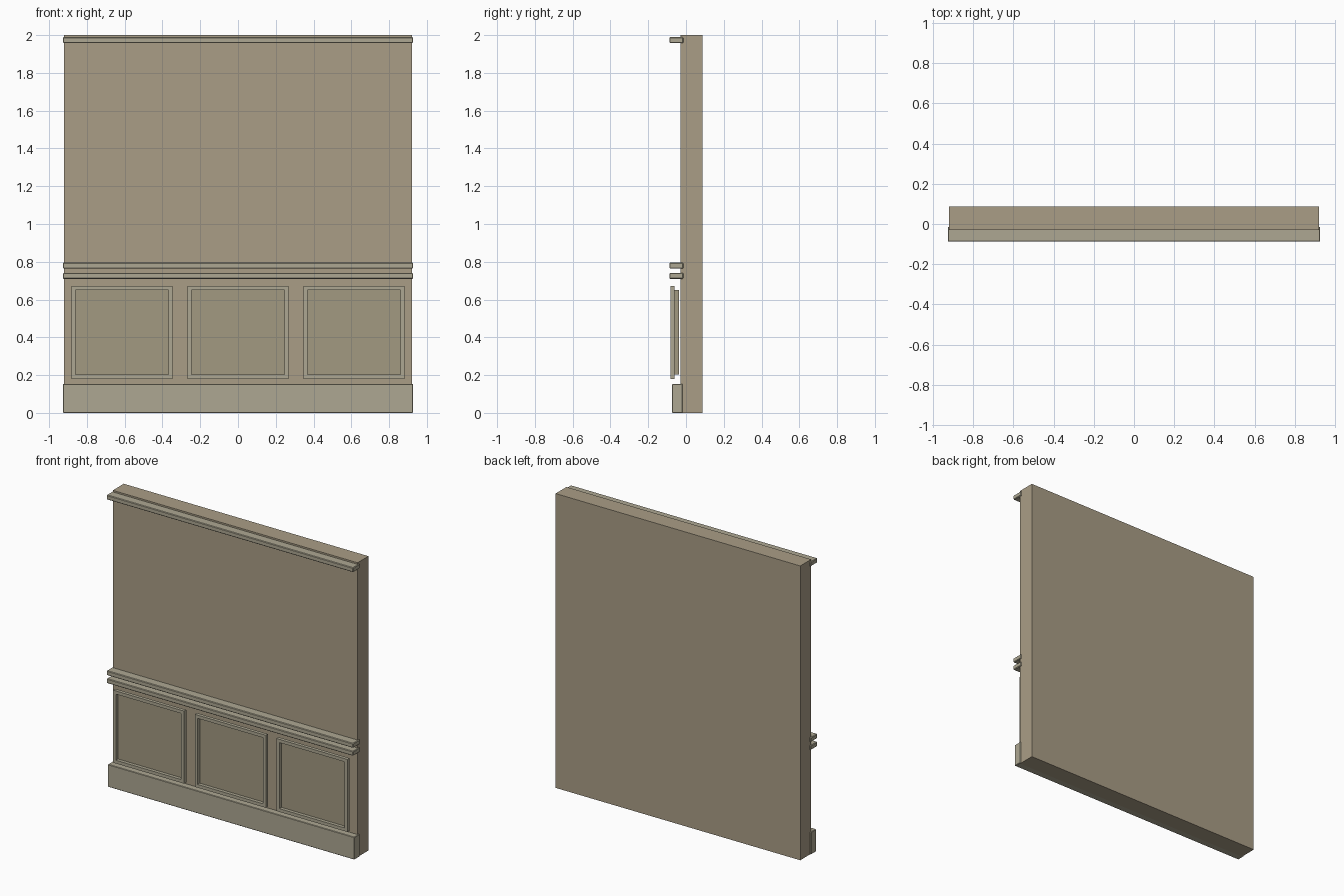
import bpy
import bmesh

cube = bpy.data.objects.get("Cube")
if cube:
    bpy.data.objects.remove(cube, do_unlink=True)


def material(name, rgb):
    mat = bpy.data.materials.new(name)
    mat.use_nodes = True
    mat.diffuse_color = (*rgb, 1)
    mat.node_tree.nodes["Principled BSDF"].inputs["Base Color"].default_value = (*rgb, 1)
    return mat


plaster = material("plaster", (0.40, 0.34, 0.24))
painted_trim = material("painted trim", (0.42, 0.39, 0.29))
panel_paint = material("panel paint", (0.36, 0.32, 0.22))


def add_box(bm, x, y, z):
    """Add a box spanning the given (low, high) ranges."""
    verts = bmesh.ops.create_cube(bm, size=1)["verts"]
    for v in verts:
        v.co = [(lo + hi) / 2 + c * (hi - lo) for c, (lo, hi) in zip(v.co, (x, y, z))]


def make_part(name, boxes, mat, bevel=0):
    bm = bmesh.new()
    for box in boxes:
        add_box(bm, *box)
    mesh = bpy.data.meshes.new(name)
    bm.to_mesh(mesh)
    bm.free()
    mesh.materials.append(mat)
    obj = bpy.data.objects.new(name, mesh)
    bpy.context.collection.objects.link(obj)
    if bevel:
        mod = obj.modifiers.new("edge bevel", "BEVEL")
        mod.width = bevel
        mod.segments = 1
    return obj


# Wall slab
make_part("wall", [((-0.92, 0.92), (-0.03, 0.087), (0, 2))], plaster)

# Full-width mouldings
TRIM_X = (-0.927, 0.927)
make_part("baseboard", [(TRIM_X, (-0.074, -0.018), (0, 0.153))], painted_trim, 0.003)
for name, z in (("lower_chair_rail", 0.71), ("upper_chair_rail", 0.764), ("crown_rail", 1.958)):
    make_part(name, [(TRIM_X, (-0.088, -0.014), (z, z + 0.031))], painted_trim, 0.004)

# Wainscot panels: a picture-frame moulding around a recessed field
HALF, BAND = 0.267, 0.022
BOTTOM, TOP = 0.18, 0.673
FRAME_Y, FIELD_Y = (-0.083, -0.06), (-0.06, -0.037)
for side, cx in (("right", -0.614), ("middle", 0), ("left", 0.614)):
    x0, x1 = cx - HALF, cx + HALF
    inner_x = (x0 + BAND, x1 - BAND)
    inner_z = (BOTTOM + BAND, TOP - BAND)
    make_part(side + "_panel_field", [(inner_x, FIELD_Y, inner_z)], panel_paint)
    make_part(side + "_panel_frame", [
        ((x0, inner_x[0]), FRAME_Y, (BOTTOM, TOP)),
        ((inner_x[1], x1), FRAME_Y, (BOTTOM, TOP)),
        (inner_x, FRAME_Y, (BOTTOM, inner_z[0])),
        (inner_x, FRAME_Y, (inner_z[1], TOP)),
    ], painted_trim)
